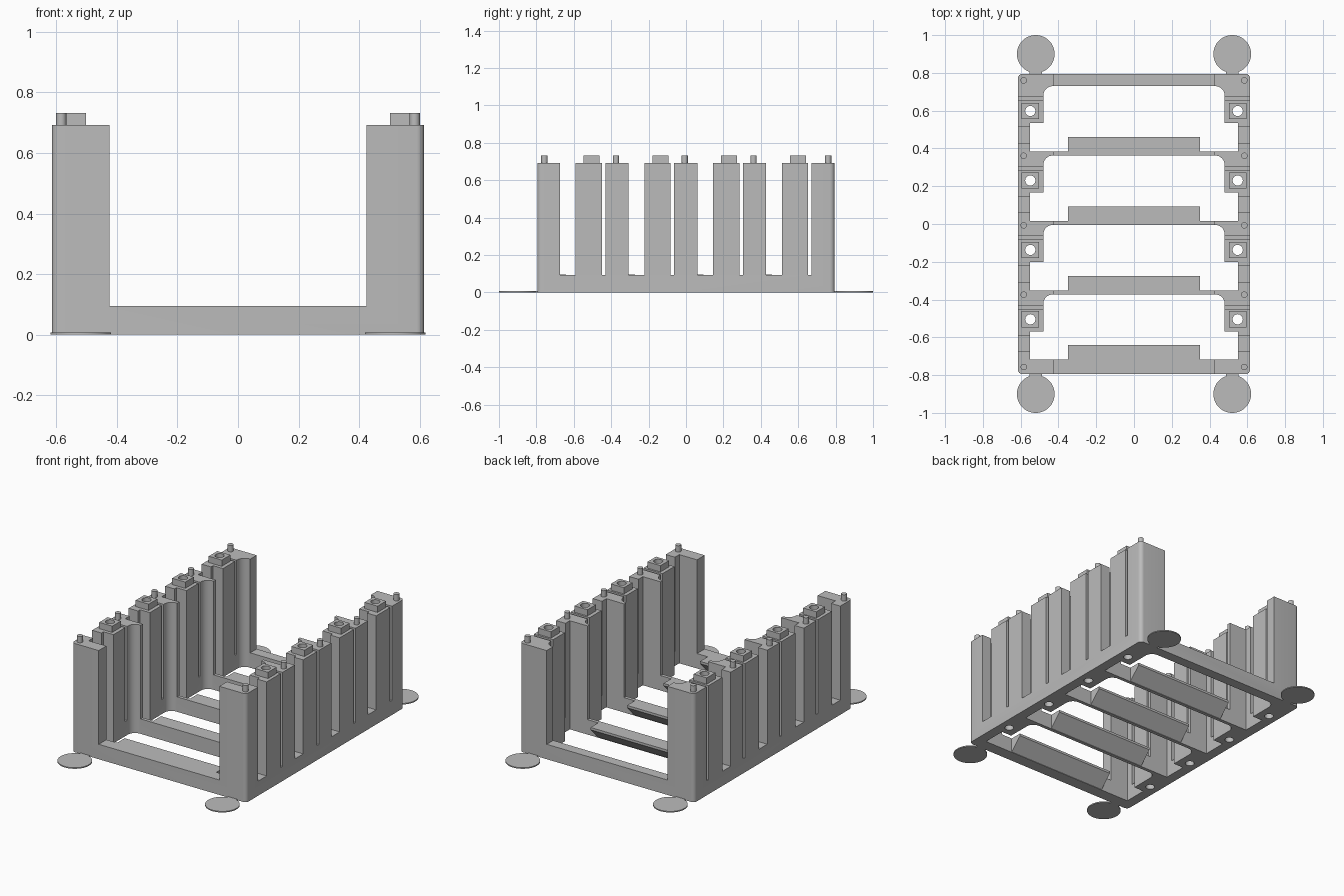
import bpy, bmesh, math

if "Cube" in bpy.data.objects:
    bpy.data.objects.remove(bpy.data.objects["Cube"])

gray = bpy.data.materials.new("plain gray")
gray.use_nodes = True
gray.diffuse_color = (0.5, 0.5, 0.5, 1)
gray.node_tree.nodes["Principled BSDF"].inputs["Base Color"].default_value = (0.5, 0.5, 0.5, 1)

PITCH = 0.3675          # spacing of the bays along y
HIGH, LOW, PEG_TOP = 0.692, 0.095, 0.732
HOLE_X, HOLE_Y = 0.549, 0.598


def prism(bm, points, low, high):
    """Extrude a plan outline upwards."""
    face = bm.faces.new([bm.verts.new((x, y, low)) for x, y in points])
    out = bmesh.ops.extrude_face_region(bm, geom=[face])
    tops = [v for v in out["geom"] if isinstance(v, bmesh.types.BMVert)]
    bmesh.ops.translate(bm, verts=tops, vec=(0, 0, high - low))


def rect(x0, x1, y0, y1):
    return [(x0, y0), (x1, y0), (x1, y1), (x0, y1)]


def arc(cx, cy, r, start, end, n):
    steps = [math.radians(start + (end - start) * i / n) for i in range(n + 1)]
    return [(cx + r * math.cos(a), cy + r * math.sin(a)) for a in steps]


def circle(cx, cy, r, n):
    return arc(cx, cy, r, 0, 360, n)[:-1]


def finish(name, bm, cutter=False):
    bmesh.ops.recalc_face_normals(bm, faces=bm.faces)
    mesh = bpy.data.meshes.new(name)
    bm.to_mesh(mesh)
    bm.free()
    mesh.materials.append(gray)
    ob = bpy.data.objects.new(name, mesh)
    bpy.context.collection.objects.link(ob)
    ob.hide_render = cutter
    return ob


def cut(ob, cutters):
    """Subtract each cutter and keep the resulting mesh."""
    for c in cutters:
        mod = ob.modifiers.new("cut", 'BOOLEAN')
        mod.operation, mod.solver, mod.object = 'DIFFERENCE', 'EXACT', c
    deps = bpy.context.evaluated_depsgraph_get()
    mesh = bpy.data.meshes.new_from_object(ob.evaluated_get(deps))
    ob.modifiers.clear()
    ob.data = mesh


def smooth(ob):
    bpy.ops.object.select_all(action='DESELECT')
    ob.select_set(True)
    bpy.context.view_layer.objects.active = ob
    bpy.ops.object.shade_smooth_by_angle(angle=math.radians(30))


# Frame block with rounded upright corners
bm = bmesh.new()
R, X, Y = 0.025, 0.615, 0.795
outline = []
for sx, sy, a in ((1, 1, 0), (-1, 1, 90), (-1, -1, 180), (1, -1, 270)):
    outline += arc(sx * (X - R), sy * (Y - R), R, a, a + 90, 6)
prism(bm, outline, 0, HIGH)
frame = finish("frame", bm)

# Bay openings: wide at the front, narrower behind with coved corners
bm = bmesh.new()
for k in range(4):
    back = 0.73 - k * PITCH
    front = -0.718 if k == 3 else 0.384 - k * PITCH
    step = 0.534 - k * PITCH
    half = [(0.55, front), (0.55, step), (0.48, step)]
    half += arc(0.43, back - 0.05, 0.05, 0, 90, 8)
    prism(bm, half + [(-x, y) for x, y in reversed(half)], -0.1, 1)
bays = finish("bay_cutter", bm, True)

# Open middle between the two rows of towers
bm = bmesh.new()
prism(bm, rect(-0.425, 0.425, -1, 1), LOW, 1)
middle = finish("middle_cutter", bm, True)

# Slots separating the towers
bm = bmesh.new()
for k in range(4):
    for y0, y1 in ((0.428, 0.513), (0.653, 0.672)):
        prism(bm, rect(-1, 1, y0 - k * PITCH, y1 - k * PITCH), LOW - 0.002, 1)
slots = finish("slot_cutter", bm, True)

# Bolt holes
bm = bmesh.new()
for k in range(4):
    for s in (1, -1):
        prism(bm, circle(s * HOLE_X, HOLE_Y - k * PITCH, 0.027, 24), -0.1, 1)
holes = finish("hole_cutter", bm, True)

cut(frame, (bays, middle, slots, holes))
smooth(frame)

# Square collars around the holes
bm = bmesh.new()
for k in range(4):
    y = HOLE_Y - k * PITCH
    for s in (1, -1):
        prism(bm, rect(s * HOLE_X - 0.046, s * HOLE_X + 0.046, y - 0.043, y + 0.043),
              HIGH, PEG_TOP)
collars = finish("hole_collars", bm)
cut(collars, (holes,))
smooth(collars)

for helper in (bays, middle, slots, holes):
    bpy.data.objects.remove(helper)

# Locating pegs
bm = bmesh.new()
for y in (0.76, 0.361, -0.007, -0.374, -0.757):
    for s in (1, -1):
        prism(bm, circle(s * 0.584, y, 0.017, 20), HIGH - 0.01, PEG_TOP)
smooth(finish("locating_pegs", bm))

# Shelves with a sloping underside behind each cross bar
profile = [(-0.01, 0.003), (0, 0.003), (0.077, 0.08), (0.077, LOW), (-0.01, LOW)]
bm = bmesh.new()
for wall in (0.384, 0.384 - PITCH, 0.384 - 2 * PITCH, -0.718):
    ends = [[bm.verts.new((x, wall + y, z)) for y, z in profile] for x in (-0.35, 0.35)]
    for loop in ends:
        bm.faces.new(loop)
    for i in range(len(profile)):
        j = (i + 1) % len(profile)
        bm.faces.new((ends[0][i], ends[0][j], ends[1][j], ends[1][i]))
finish("shelves", bm)

# Thin round foot pads with their joining tabs
bm = bmesh.new()
for sx in (1, -1):
    for sy in (1, -1):
        prism(bm, circle(sx * 0.52, sy * 0.9, 0.1, 48), 0, 0.007)
        ys = sorted((sy * 0.785, sy * 0.815))
        prism(bm, rect(sx * 0.52 - 0.032, sx * 0.52 + 0.032, *ys), 0, 0.006)
smooth(finish("foot_pads", bm))
